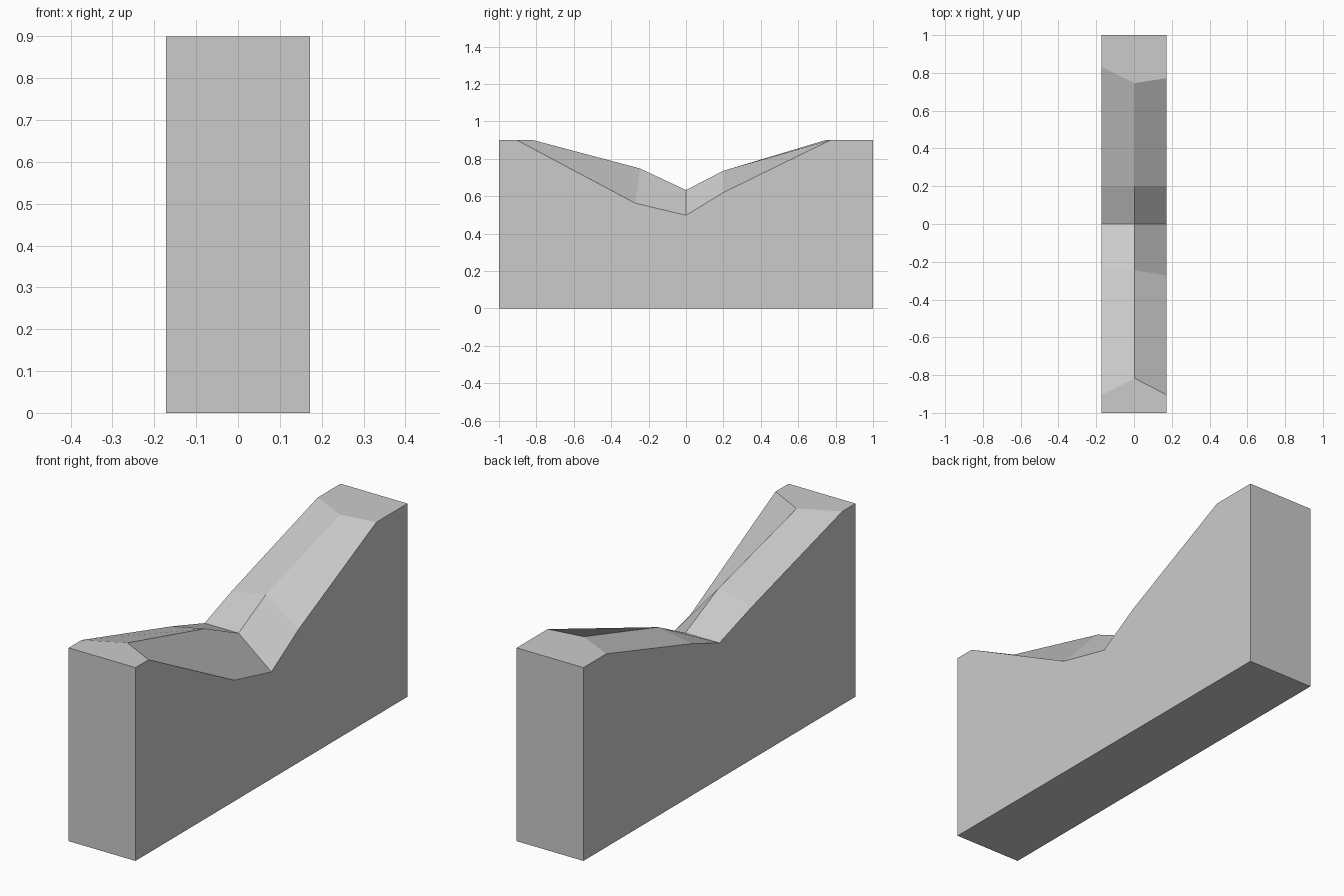
import bpy
import bmesh

if "Cube" in bpy.data.objects:
    bpy.data.objects.remove(bpy.data.objects["Cube"])

# Notch profiles (y, z): left side, central ridge, right side
sections = [
    (-0.172, [(-0.905, 0.9), (-0.24, 0.71), (0, 0.633), (0.2, 0.706), (0.832, 0.9)]),
    (0.003, [(-0.817, 0.9), (-0.245, 0.748), (0, 0.633), (0.2, 0.736), (0.746, 0.9)]),
    (0.172, [(-0.904, 0.9), (-0.272, 0.563), (0, 0.498), (0.2, 0.62), (0.772, 0.9)]),
]

bm = bmesh.new()

# Complete each notch profile into a closed block outline
rings = []
for x, notch in sections:
    outline = [(-1, 0), (-1, 0.9)] + notch + [(1, 0.9), (1, 0)]
    rings.append([bm.verts.new((x, y, z)) for y, z in outline])

# Skin between neighbouring outlines
n = len(rings[0])
for a, b in zip(rings, rings[1:]):
    for i in range(n):
        j = (i + 1) % n
        bm.faces.new((a[i], a[j], b[j], b[i]))

# Side walls
bm.faces.new(rings[0])
bm.faces.new(rings[-1])
bmesh.ops.recalc_face_normals(bm, faces=bm.faces[:])

mesh = bpy.data.meshes.new("notched_block")
bm.to_mesh(mesh)
bm.free()
block = bpy.data.objects.new("notched_block", mesh)
bpy.context.collection.objects.link(block)
